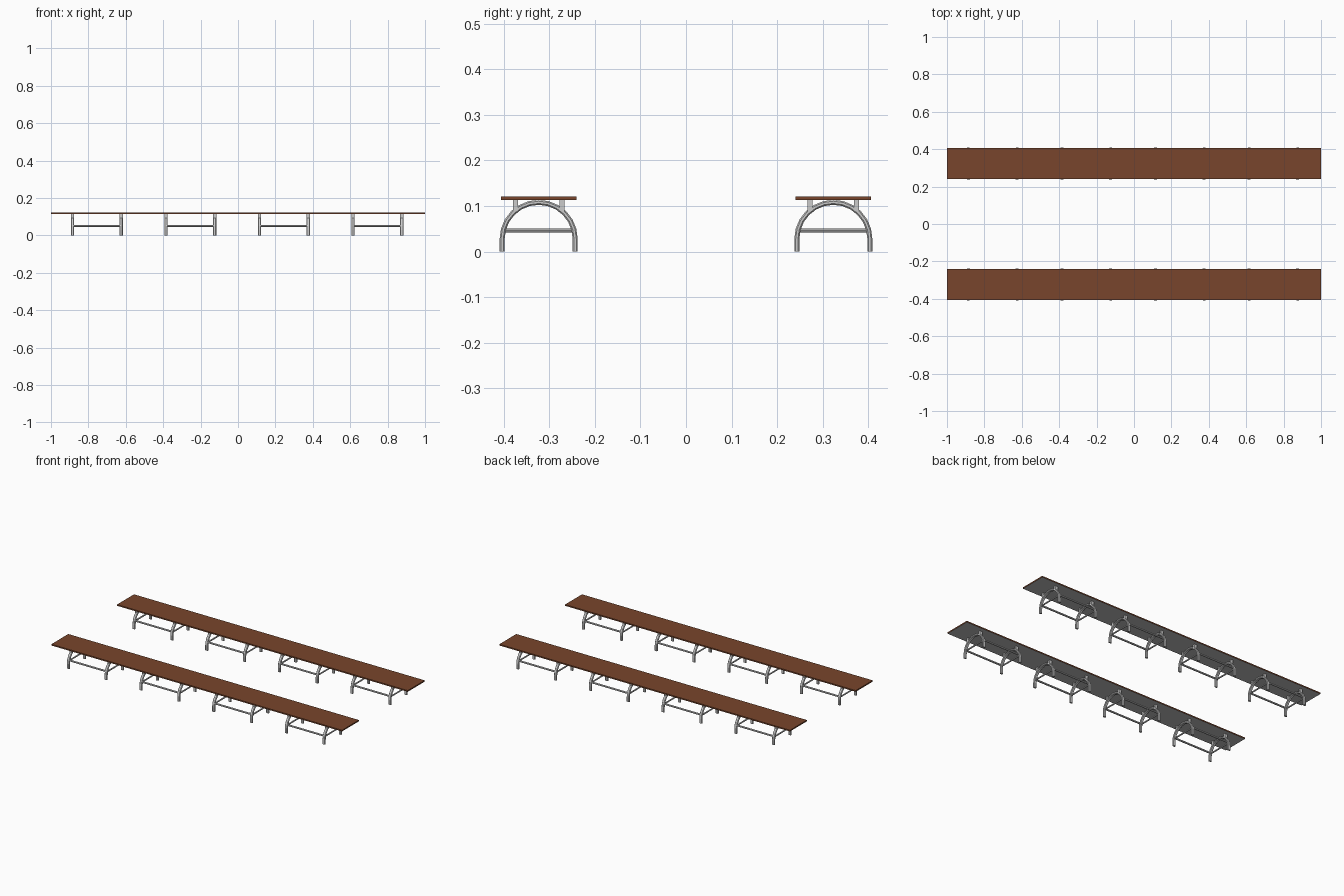
import bpy, bmesh, math

if "Cube" in bpy.data.objects:
    bpy.data.objects.remove(bpy.data.objects["Cube"])

BENCH_Y = 0.323
UNIT_X = [-0.755, -0.255, 0.245, 0.745]   # centres of the leg units
HALF_GAP = 0.13                           # arch offset from unit centre
LEG_Y, SPRING_Z = 0.08, 0.028             # arch radius and spring height


def material(name, colour):
    m = bpy.data.materials.new(name)
    m.diffuse_color = colour
    m.use_nodes = True
    m.node_tree.nodes["Principled BSDF"].inputs["Base Color"].default_value = m.diffuse_color
    return m


def finish(bm, name):
    bmesh.ops.recalc_face_normals(bm, faces=bm.faces)
    mesh = bpy.data.meshes.new(name)
    bm.to_mesh(mesh)
    bm.free()
    obj = bpy.data.objects.new(name, mesh)
    bpy.context.collection.objects.link(obj)
    return obj


def box(name, centre, size):
    bm = bmesh.new()
    bmesh.ops.create_cube(bm, size=1)
    for v in bm.verts:
        v.co = [c + a * s for c, a, s in zip(centre, v.co, size)]
    return finish(bm, name)


def bar(name, centre, length, radius, axis):
    # eight-sided rod along x or y
    bm = bmesh.new()
    bmesh.ops.create_cone(bm, cap_ends=True, segments=8, radius1=radius,
                          radius2=radius, depth=length)
    for v in bm.verts:
        a, b, c = v.co
        p = (c, a, b) if axis == 'x' else (a, c, b)
        v.co = [q + o for q, o in zip(p, centre)]
    return finish(bm, name)


def arch(name, x, y):
    # chamfered rectangular section swept along legs and half circle
    hx, hr, ch = 0.009, 0.0055, 0.003
    section = [(hx, hr - ch), (hx - ch, hr), (ch - hx, hr), (-hx, hr - ch),
               (-hx, ch - hr), (ch - hx, -hr), (hx - ch, -hr), (hx, ch - hr)]
    steps = 12
    path = [(0, 0.0)] + [(math.pi * i / steps, SPRING_Z) for i in range(steps + 1)]
    path.append((math.pi, 0.0))
    bm = bmesh.new()
    rings = []
    for ang, z0 in path:
        rings.append([bm.verts.new((x + sx,
                                    y + (LEG_Y + sr) * math.cos(ang),
                                    z0 + (LEG_Y + sr) * math.sin(ang)))
                      for sx, sr in section])
    for r, s in zip(rings, rings[1:]):
        for i in range(8):
            j = (i + 1) % 8
            bm.faces.new((r[i], r[j], s[j], s[i]))
    bm.faces.new(rings[0])
    bm.faces.new(rings[-1])
    return finish(bm, name)


wood = material("brown_wood", (0.19, 0.06, 0.025, 1))
grey = material("grey_underside", (0.5, 0.5, 0.5, 1))

for side in (-1, 1):
    by = side * BENCH_Y
    # seat plank, brown with a grey underside
    plank = box("seat_plank", (0, by, 0.117), (2, 0.166, 0.008))
    plank.data.materials.append(wood)
    plank.data.materials.append(grey)
    for p in plank.data.polygons:
        if p.normal.z < -0.5:
            p.material_index = 1
    for ux in UNIT_X:
        for sx in (-HALF_GAP, HALF_GAP):
            x = ux + sx
            # arched leg with cross brace and two short seat posts
            arch("leg_arch", x, by)
            bar("cross_brace", (x, by, 0.046), 0.154, 0.0045, 'y')
            for py in (-0.051, 0.051):
                box("seat_post", (x, by + py, 0.1005), (0.018, 0.011, 0.025))
        # long rails joining the two arches
        for py in (-0.0765, 0.0765):
            bar("long_rail", (ux, by + py, 0.05), 2 * HALF_GAP, 0.0055, 'x')
